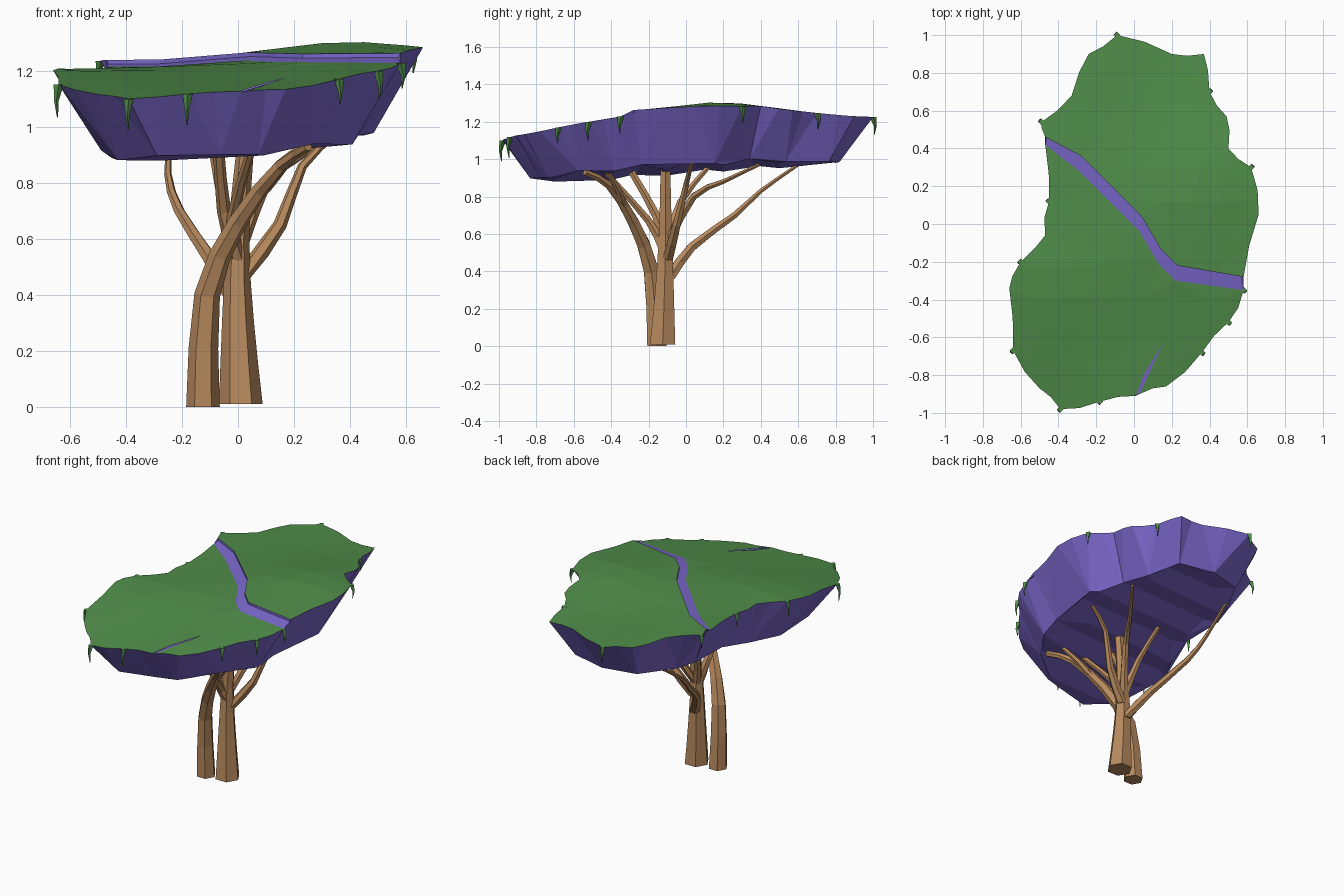
import bpy, math, random
from mathutils import Vector
from mathutils.geometry import delaunay_2d_cdt

random.seed(4)
if "Cube" in bpy.data.objects:
    bpy.data.objects.remove(bpy.data.objects["Cube"])


def material(name, *rgb):
    mat = bpy.data.materials.new(name)
    mat.use_nodes = True
    mat.diffuse_color = (*rgb, 1)
    mat.node_tree.nodes["Principled BSDF"].inputs["Base Color"].default_value = (*rgb, 1)
    return mat


green = material("moss green", 0.08, 0.265, 0.067)
purple = material("violet rock", 0.2, 0.14, 0.61)
brown = material("warm bark", 0.47, 0.25, 0.11)


def add_object(name, verts, faces, mat):
    mesh = bpy.data.meshes.new(name)
    mesh.from_pydata([tuple(v) for v in verts], [], faces)
    mesh.materials.append(mat)
    obj = bpy.data.objects.new(name, mesh)
    bpy.context.collection.objects.link(obj)


def top_point(p, step):
    """Point on the crown: a mound on the left, falling away to the front and back."""
    x, y = p[0], p[1]
    mound = 0.055 * math.exp(-10 * ((x - 0.38) ** 2 + (y - 0.15) ** 2))
    slope = 0.02 * x - 0.16 * max(0, -y - 0.3) - 0.04 * max(0, y - 0.4)
    ripple = 0.006 * math.sin(7 * x + 2) * math.cos(6 * y)
    return Vector((x, y, 1.225 + mound + slope + ripple + step))


def base_point(p):
    """Point on the ridged underside, which rises gently to the back and left."""
    ridge = 1 - abs(2 * ((p[1] + 0.7) / 0.3 % 1) - 1)
    return Vector((p[0], p[1], min(0.935 + 0.06 * p[1] + 0.05 * p[0], 0.98) + 0.03 * ridge))


def jagged(points):
    """Add a midpoint to each edge, pushed alternately out and in."""
    result = [Vector(points[0])]
    for i, (a, b) in enumerate(zip(points, points[1:])):
        mid = (Vector(a) + Vector(b)) / 2
        push = 0.015 if i % 2 else -0.01
        result += [mid + mid.normalized() * push, Vector(b)]
    return result


def fill(outline, inner):
    """Triangles inside an outline, through extra inner points."""
    points = [Vector(p) for p in outline + inner]
    result = delaunay_2d_cdt(points, [], [list(range(len(outline)))], 1, 1e-5)
    return result[0], [list(f) for f in result[2]]


def smooth_path(points, steps):
    """Resample a few control points as a flowing path."""
    pts = [Vector(p) for p in points]
    pts = [2 * pts[0] - pts[1]] + pts + [2 * pts[-1] - pts[-2]]
    path = []
    for a, b, c, d in zip(pts, pts[1:], pts[2:], pts[3:]):
        for k in range(steps):
            t = k / steps
            path.append(b + (c - a) * t / 2 + (a - 2.5 * b + 2 * c - d / 2) * t ** 2
                        + (1.5 * (b - c) + (d - a) / 2) * t ** 3)
    return path + [pts[-2]]


def limb(name, points, start, end, mat=brown, sides=6, steps=2):
    """Flat-sided tapering limb along a path."""
    path = smooth_path(points, steps)
    last = len(path) - 1
    verts, faces = [], []
    for i, p in enumerate(path):
        t = (path[min(i + 1, last)] - path[max(i - 1, 0)]).normalized()
        if i == 0:
            t = Vector((0, 0, math.copysign(1, t.z)))
        u = (Vector((1, 0, 0)) - t * t.x).normalized()
        v = t.cross(u)
        radius = end + (start - end) * (1 - i / last) ** 1.4
        for s in range(sides):
            angle = math.tau * s / sides
            verts.append(p + (u * math.cos(angle) + v * math.sin(angle)) * radius)
            if i:
                n = (s + 1) % sides
                low, high = (i - 1) * sides, i * sides
                faces.append((low + s, low + n, high + n, high + s))
    faces += [tuple(reversed(range(sides))), tuple(range(last * sides, len(verts)))]
    add_object(name, verts, faces, mat)


# Canopy outline, counterclockwise, split where the ravine and the crack cut it
back_corners = [(.58, -.28), (.66, .05), (.62, .3), (.5, .4), (.49, .57), (.4, .7), (.37, .9),
                (.2, .9), (-.09, 1), (-.24, .9), (-.33, .68), (-.49, .54), (-.47, .46)]
front_corners = [(-.47, .42), (-.45, .12), (-.47, -.06), (-.6, -.2), (-.66, -.34),
                 (-.64, -.67), (-.5, -.87), (-.39, -.98), (-.18, -.94), (.01, -.91)]
side_corners = [(.03, -.9), (.17, -.86), (.36, -.68), (.5, -.52), (.58, -.35)]
back_rim, front_rim, side_rim = map(jagged, (back_corners, front_corners, side_corners))
ravine_back = [Vector(p) for p in [(-.28, .36), (.04, .04), (.14, -.13), (.23, -.22)]]
ravine_front = [p - Vector((.01, .08)) for p in ravine_back]
crack = [(.05, -.8), (.16, -.62), (.08, -.79)]
HIGH, LOW = 0.02, -0.005

# Mossy top plates, the rear one a step higher
grid = [(-.6 + .15 * i + .05 * (j % 2), -.9 + .17 * j) for i in range(9) for j in range(12)]
back_outline = back_rim + ravine_back
front_outline = front_rim + crack + side_rim + ravine_front[::-1]
for name, outline, step in (("back_moss_top", back_outline, HIGH),
                            ("front_moss_top", front_outline, LOW)):
    flat, faces = fill(outline, grid)
    add_object(name, [top_point(p, step) for p in flat], faces, green)

# Ravine floor and its rear wall
near = [front_rim[0]] + ravine_front + [side_rim[-1]]
far = [back_rim[-1]] + ravine_back + [back_rim[0]]
n = len(near)
verts = [top_point(p, step) for line, step in ((near, LOW), (far, LOW + 0.01), (far, HIGH))
         for p in line]
faces = [(k, k + 1, k + n + 1, k + n) for k in range(2 * n) if k % n < n - 1]
add_object("ravine", verts, faces, purple)

# Floor under the crack
slit = [front_rim[-1], side_rim[0]] + crack[::-1]
add_object("crack_floor", [top_point(p, LOW - 0.004) for p in slit],
           [tuple(range(len(slit)))], purple)

# Rock sides: many rim points lean in to fewer base corners
rim = [top_point(p, HIGH) for p in back_rim] + [top_point(p, LOW) for p in front_rim + side_rim]
base = [(p.x * 0.74, p.y * 0.85) for p in rim[::3]]
count = len(rim)
faces = []
for i in range(count):
    j = (i + 1) % count
    a, b = (count + (i + k) // 3 % len(base) for k in (1, 2))
    faces.append((a, j, i) if a == b else (a, b, j, i))
add_object("rock_sides", rim + [base_point(p) for p in base], faces, purple)

# Underside, with points along the ridges and furrows
rows = [(-.45 + .18 * i, -.85 + .15 * j) for i in range(6) for j in range(12)]
flat, faces = fill(base, rows)
add_object("rock_underside", [base_point(p) for p in flat], [f[::-1] for f in faces], purple)

# Moss strands hanging from the rim
hung = back_corners[2:-1:3] + front_corners[1:-1:2] + front_corners[-2:-1] + side_corners[2:]
for i, p in enumerate(hung):
    top = top_point(p, HIGH if p in back_corners else LOW)
    out = Vector((*p, 0)).normalized() * 0.012
    drop = Vector((0, 0, random.uniform(0.08, 0.12)))
    limb(f"moss_strand_{i + 1}", [top, top + out - drop / 2, top + out / 2 - drop],
         .018, .002, green, 4, 1)

# Trunks
limb("main_trunk", [(.01, -.125, .01), (0, -.115, .3), (0, -.11, .6), (.03, -.11, .97)], .078, .03)
limb("leaning_trunk", [(-.125, -.155, 0), (-.11, -.185, .4), (0, -.28, .66), (.15, -.41, .86),
                       (.25, -.54, .93)], .06, .018)

# Branches
limb("leaning_fork", [(.06, -.33, .74), (.14, -.36, .83), (.22, -.42, .93)], .025, .014)
limb("long_back_branch", [(0, -.09, .36), (-.1, .03, .53), (-.21, .26, .7), (-.25, .4, .83),
                          (-.24, .6, .97)], .034, .01)
limb("left_branch", [(.01, -.1, .46), (.15, -.05, .65), (.23, 0, .86), (.36, .03, .98)], .034, .012)
limb("back_branch", [(0, -.1, .55), (.1, .04, .8), (.2, .2, .88), (.34, .39, .97)], .028, .01)
limb("right_branch", [(0, -.11, .53), (-.05, -.16, .7), (-.07, -.29, .93)], .034, .02)
limb("front_branch", [(0, -.12, .52), (-.02, -.2, .67), (.05, -.43, .93)], .032, .016)
limb("middle_branch", [(-.01, -.1, .55), (-.06, -.03, .77), (-.1, .13, .97)], .03, .014)
